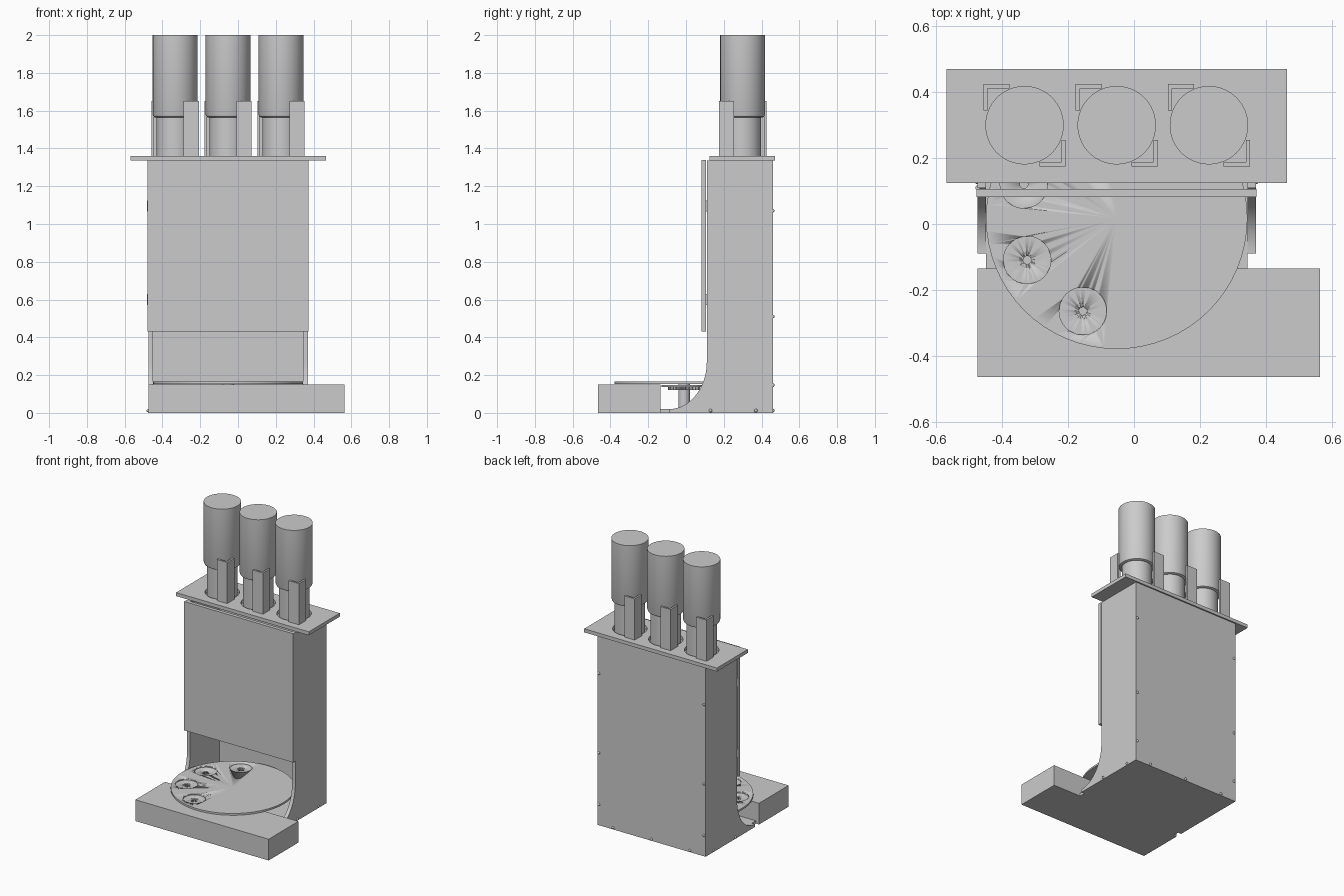
import bpy, bmesh, math
from mathutils import Matrix

if "Cube" in bpy.data.objects:
    bpy.data.objects.remove(bpy.data.objects["Cube"])

grey = bpy.data.materials.new("light_grey")
grey.use_nodes = True
GREY = (0.6, 0.6, 0.6, 1)
grey.diffuse_color = GREY
grey.node_tree.nodes["Principled BSDF"].inputs["Base Color"].default_value = GREY


def finish(name, bm, smooth=False):
    bmesh.ops.recalc_face_normals(bm, faces=bm.faces)
    mesh = bpy.data.meshes.new(name)
    bm.to_mesh(mesh)
    bm.free()
    mesh.materials.append(grey)
    ob = bpy.data.objects.new(name, mesh)
    bpy.context.collection.objects.link(ob)
    if smooth:
        bpy.ops.object.select_all(action='DESELECT')
        ob.select_set(True)
        bpy.context.view_layer.objects.active = ob
        bpy.ops.object.shade_smooth_by_angle(angle=math.radians(35))
    return ob


def box(name, x0, x1, y0, y1, z0, z1):
    bm = bmesh.new()
    bmesh.ops.create_cube(bm, size=1)
    for v in bm.verts:
        v.co = (x1 if v.co.x > 0 else x0, y1 if v.co.y > 0 else y0, z1 if v.co.z > 0 else z0)
    return finish(name, bm)


def prism(name, points, depth, to3d, smooth=False):
    """Extrude a flat outline; to3d maps (a, b, offset) to a position."""
    bm = bmesh.new()
    near = [bm.verts.new(to3d(a, b, 0)) for a, b in points]
    far = [bm.verts.new(to3d(a, b, depth)) for a, b in points]
    bm.faces.new(near)
    bm.faces.new(far)
    n = len(points)
    for i in range(n):
        j = (i + 1) % n
        bm.faces.new((near[i], near[j], far[j], far[i]))
    return finish(name, bm, smooth)


def lathe(name, profile, x, y, steps=64):
    """Turn an open (radius, height) profile about a vertical axis."""
    bm = bmesh.new()
    verts = [bm.verts.new((x + r, y, z)) for r, z in profile]
    edges = [bm.edges.new(pair) for pair in zip(verts, verts[1:])]
    bmesh.ops.spin(bm, geom=verts + edges, cent=(x, y, 0), axis=(0, 0, 1),
                   angle=math.tau, steps=steps)
    bmesh.ops.remove_doubles(bm, verts=bm.verts, dist=1e-5)
    return finish(name, bm, True)


def cylinder(name, r, x, y, z0, z1):
    return lathe(name, [(0, z0), (r, z0), (r, z1), (0, z1)], x, y)


def cut(target, cutters):
    for c in cutters:
        c.hide_render = True
        c.hide_viewport = True
        mod = target.modifiers.new("hole", 'BOOLEAN')
        mod.operation = 'DIFFERENCE'
        mod.solver = 'EXACT'
        mod.object = c
    # Bake the holes, then drop the cutters
    graph = bpy.context.evaluated_depsgraph_get()
    mesh = bpy.data.meshes.new_from_object(target.evaluated_get(graph))
    target.modifiers.clear()
    target.data = mesh
    for c in cutters:
        bpy.data.objects.remove(c)


LEFT, RIGHT, WALL = 0.37, -0.475, 0.025
MID = (LEFT + RIGHT) / 2

# Cabinet side panels with a curved foot
foot = [(-0.09 + 0.2 * math.cos(a), 0.27 - 0.25 * math.sin(a))
        for a in (math.pi / 2 * i / 20 for i in range(21))]
outline = [(0.46, 0), (0.46, 1.335), (0.11, 1.335)] + foot + [(-0.09, 0)]
for side, x in (("right", RIGHT), ("left", LEFT - WALL)):
    prism(side + "_side_panel", outline, WALL, lambda a, b, d: (x + d, a, b), True)

# Cabinet back, floor and door
box("back_panel", RIGHT + WALL, LEFT - WALL, 0.435, 0.46, 0, 1.335)
box("floor_plate", RIGHT + WALL, LEFT - WALL, -0.135, 0.435, 0, 0.02)
box("front_door", RIGHT - 0.003, LEFT + 0.002, 0.082, 0.107, 0.43, 1.338)
for z in (0.6, 1.095):
    cylinder("door_hinge", 0.007, RIGHT, 0.11, z - 0.03, z + 0.03)

# Front control box
box("front_box", RIGHT, 0.565, -0.465, -0.135, 0, 0.15)

# Turntable with shallow cup seats
TX, TY = MID, 0.0175
table = cylinder("turntable", 0.397, TX, TY, 0.154, 0.167)
seats = []
for deg in (115, 160, 205, 250):
    a = math.radians(deg)
    cx, cy = TX + 0.3 * math.cos(a), TY + 0.3 * math.sin(a)
    seats.append(cylinder("seat_cutter", 0.072, cx, cy, 0.16, 0.2))
    seats.append(cylinder("pin_cutter", 0.012, cx, cy, 0.1, 0.18))
cut(table, seats)

# Drive under the turntable
cylinder("drive_shaft", 0.03, TX, -0.01, 0.02, 0.154)
cylinder("drive_disc", 0.12, TX, -0.01, 0.138, 0.148)
teeth = []
for i in range(96):
    r = 0.085 if i % 4 < 2 else 0.073
    a = math.tau * i / 96
    teeth.append((TX + r * math.cos(a), -0.01 + r * math.sin(a)))
prism("drive_gear", teeth, 0.018, lambda a, b, d: (a, b, 0.122 + d))

# Top plate with bottle holes
BOTTLES = [(TX + dx, 0.3) for dx in (-0.28, 0, 0.28)]
plate = box("top_plate", -0.57, 0.465, 0.125, 0.47, 1.335, 1.36)
cut(plate, [cylinder("bottle_cutter", 0.11, x, y, 1.2, 1.5) for x, y in BOTTLES])

# Bottles and their corner brackets
ARM, THICK, HALF = 0.08, 0.013, 0.125
corner = [(0, 0), (ARM, 0), (ARM, THICK), (THICK, THICK), (THICK, ARM), (0, ARM)]
for x, y in BOTTLES:
    lathe("bottle", [(0, 1.3), (0.098, 1.3), (0.098, 1.565), (0.108, 1.565),
                     (0.115, 1.569), (0.119, 1.58), (0.119, 2), (0, 2)], x, y)
    for name, sx, sy in (("back_bracket", 1, -1), ("front_bracket", -1, 1)):
        prism(name, corner, 0.29,
              lambda a, b, d: (x + sx * (a - HALF), y + sy * (b - HALF), 1.36 + d))


# Screw heads
def screw(x, y, z):
    bm = bmesh.new()
    bmesh.ops.create_uvsphere(bm, u_segments=12, v_segments=8, radius=0.009,
                              matrix=Matrix.Translation((x, y, z)))
    finish("screw_head", bm, True)


for x in (RIGHT + 0.012, LEFT - 0.012):
    for z in (0.147, 0.51, 1.07):
        screw(x, 0.46, z)
for dx in (-0.3, 0, 0.3):
    screw(MID + dx, 0.46, 0.012)
for x in (RIGHT, LEFT):
    for y in (0.13, 0.37):
        screw(x, y, 0.012)
